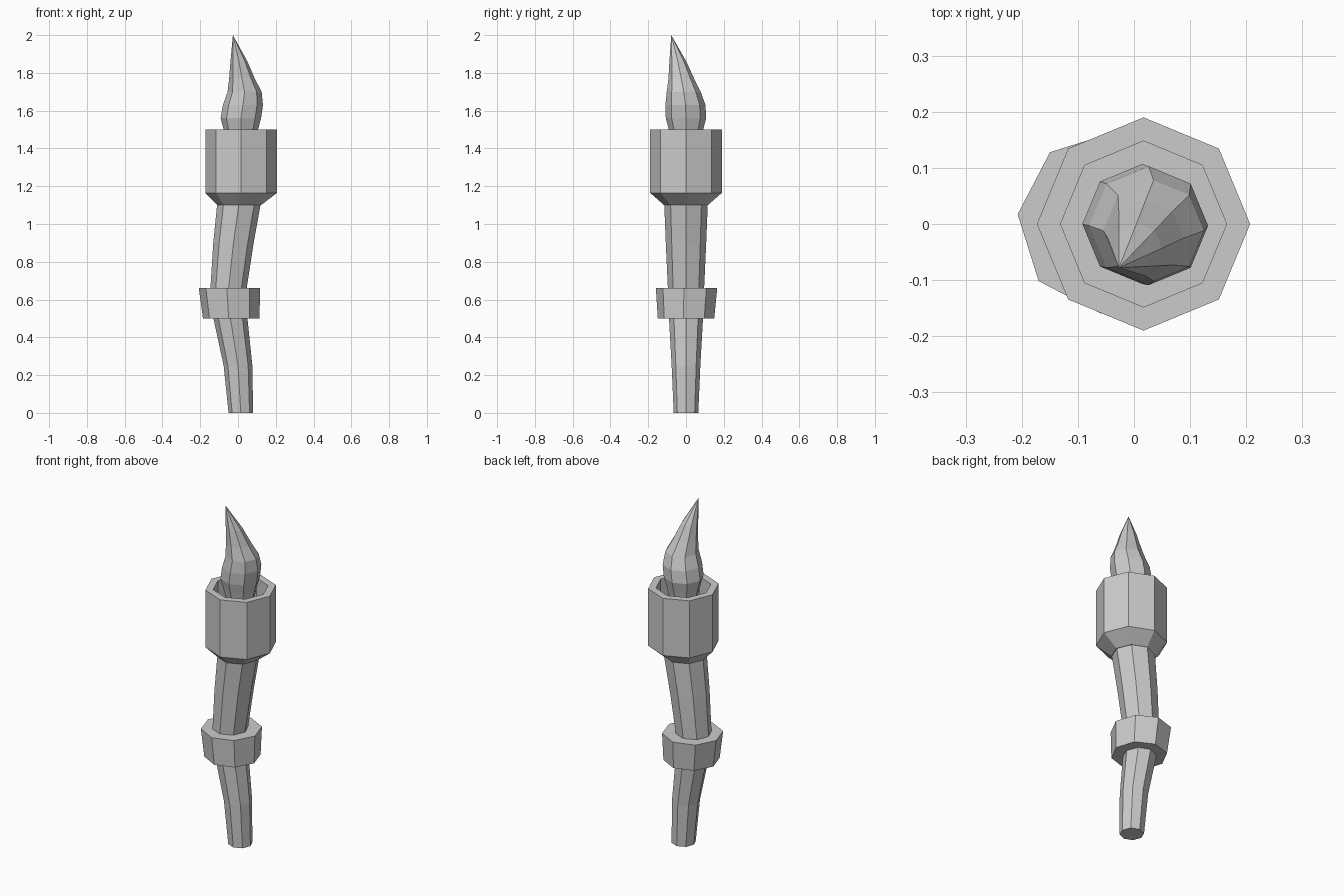
import bpy, bmesh
from math import cos, sin, pi, radians

if "Cube" in bpy.data.objects:
    bpy.data.objects.remove(bpy.data.objects["Cube"])


def loft(name, rings, turn=0, tip=None, sides=8, closed=False):
    """Skin octagonal rings given as (z, centre x, centre y, radius)."""
    bm = bmesh.new()
    loops = []
    for z, cx, cy, r in rings:
        angles = [2 * pi * i / sides + radians(turn) for i in range(sides)]
        loops.append([bm.verts.new((cx + r * cos(a), cy + r * sin(a), z)) for a in angles])
    pairs = list(zip(loops, loops[1:]))
    if closed:
        pairs.append((loops[-1], loops[0]))
    for low, high in pairs:
        for i in range(sides):
            j = (i + 1) % sides
            bm.faces.new((low[i], low[j], high[j], high[i]))
    if not closed:
        bm.faces.new(loops[0][::-1])
        if tip:
            point = bm.verts.new(tip)
            for i in range(sides):
                bm.faces.new((loops[-1][i], loops[-1][(i + 1) % sides], point))
        else:
            bm.faces.new(loops[-1])
    bmesh.ops.recalc_face_normals(bm, faces=bm.faces)
    mesh = bpy.data.meshes.new(name)
    bm.to_mesh(mesh)
    bm.free()
    obj = bpy.data.objects.new(name, mesh)
    bpy.context.collection.objects.link(obj)
    return obj


# Curved, tapering wooden handle
loft("handle", [(0, 0.015, 0, 0.065), (0.25, 0.0, 0, 0.076), (0.5, -0.04, 0, 0.09),
                (0.66, -0.05, 0, 0.096), (0.9, -0.024, 0, 0.107), (1.1, 0.004, 0, 0.115)])

# Collar around the handle, hollow so that the handle passes through
loft("collar", [(0.5, -0.036, 0, 0.15), (0.66, -0.045, 0.003, 0.163),
                (0.66, -0.05, 0, 0.09), (0.5, -0.04, 0, 0.084)], turn=-5, closed=True)

# Cup with a chamfered foot, flat rim and recessed floor
loft("cup", [(1.1, 0.006, 0, 0.116), (1.165, 0.017, 0, 0.19), (1.5, 0.017, 0, 0.19),
             (1.5, 0.017, 0, 0.148), (1.35, 0.017, 0, 0.148)])

# Leaning flame ending in a point
loft("flame", [(1.35, 0.017, 0, 0.055), (1.5, 0.015, 0, 0.091), (1.56, 0.015, 0, 0.107),
               (1.63, 0.026, -0.003, 0.106), (1.7, 0.035, -0.012, 0.09),
               (1.77, 0.021, -0.025, 0.068), (1.86, 0.005, -0.043, 0.045)],
     tip=(-0.027, -0.078, 2.0))
